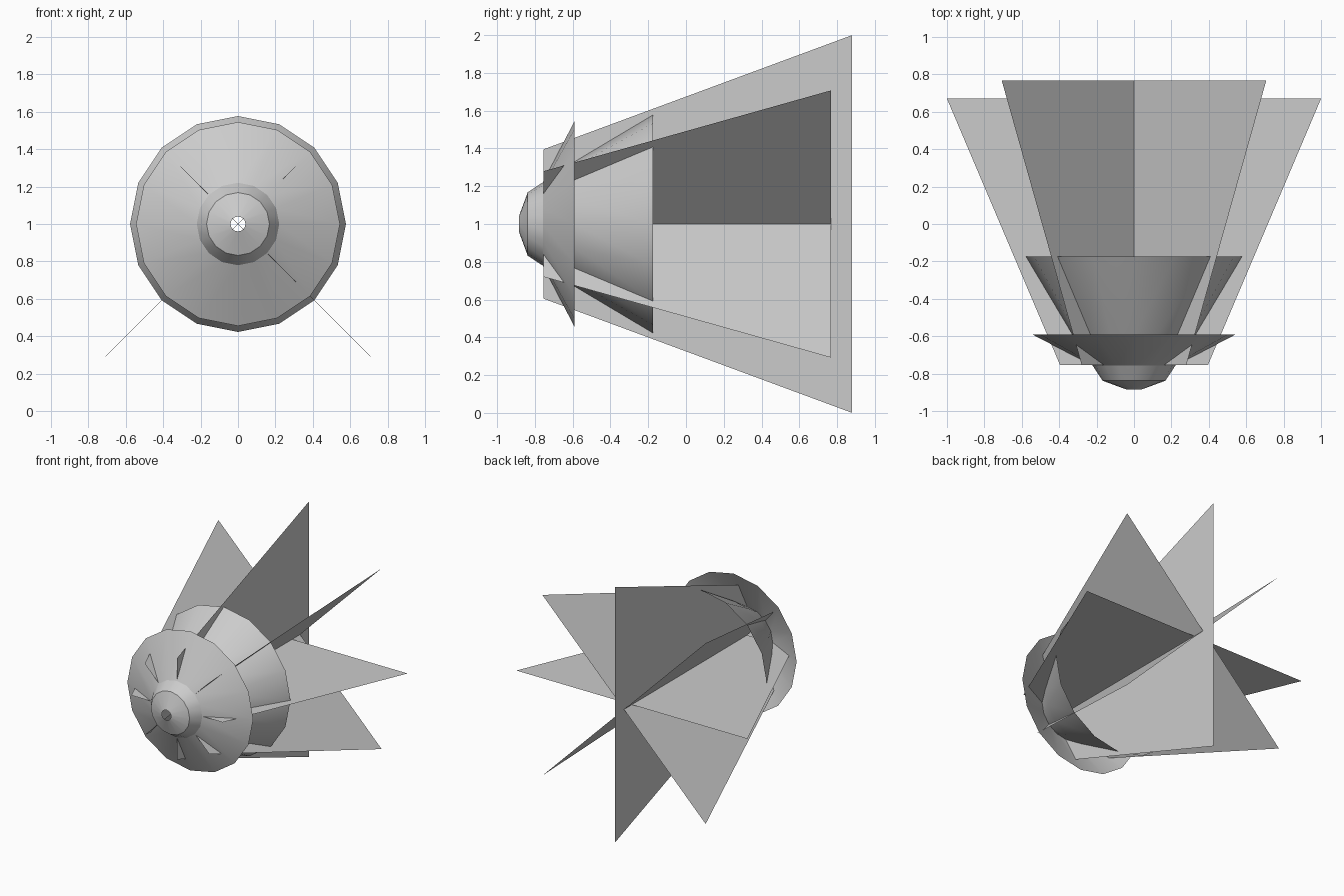
import bpy, bmesh
from math import sin, cos, pi, radians

if "Cube" in bpy.data.objects:
    bpy.data.objects.remove(bpy.data.objects["Cube"])

SIDES = 16
AXIS_Z = 1.0


def make_object(name, bm):
    mesh = bpy.data.meshes.new(name)
    bm.normal_update()
    bm.to_mesh(mesh)
    bm.free()
    obj = bpy.data.objects.new(name, mesh)
    bpy.context.collection.objects.link(obj)
    return obj


def lathe(name, profile):
    """Open surface of revolution about the y axis; profile is (y, radius)."""
    bm = bmesh.new()
    rings = []
    for y, r in profile:
        rings.append([bm.verts.new((r * sin(2 * pi * i / SIDES), y,
                                    AXIS_Z + r * cos(2 * pi * i / SIDES)))
                      for i in range(SIDES)])
    for a, b in zip(rings, rings[1:]):
        for i in range(SIDES):
            j = (i + 1) % SIDES
            bm.faces.new((a[i], a[j], b[j], b[i]))
    for f in bm.faces:
        f.smooth = True
    return make_object(name, bm)


def fin(name, angle, back):
    """Full-width trapezoid sheet through the axis, turned by angle from vertical."""
    bm = bmesh.new()
    s, c = sin(radians(angle)), cos(radians(angle))
    outline = [(-0.755, 0.395), (back, 1.0), (back, -1.0), (-0.755, -0.395)]
    bm.faces.new([bm.verts.new((r * s, y, AXIS_Z + r * c)) for y, r in outline])
    return make_object(name, bm)


# nose, open at the tip
lathe("nose", [(-0.885, 0.04), (-0.838, 0.168)])
# long flared body behind the nose
lathe("body_cone", [(-0.838, 0.168), (-0.59, 0.33), (-0.175, 0.577)])
# wide shallow collar
lathe("collar", [(-0.758, 0.22), (-0.59, 0.545)])

# crossing sheets
fin("vertical_fin", 0, 0.88)
fin("diagonal_fin_right", 45, 0.767)
fin("horizontal_fin", 90, 0.67)
fin("diagonal_fin_left", 135, 0.767)
